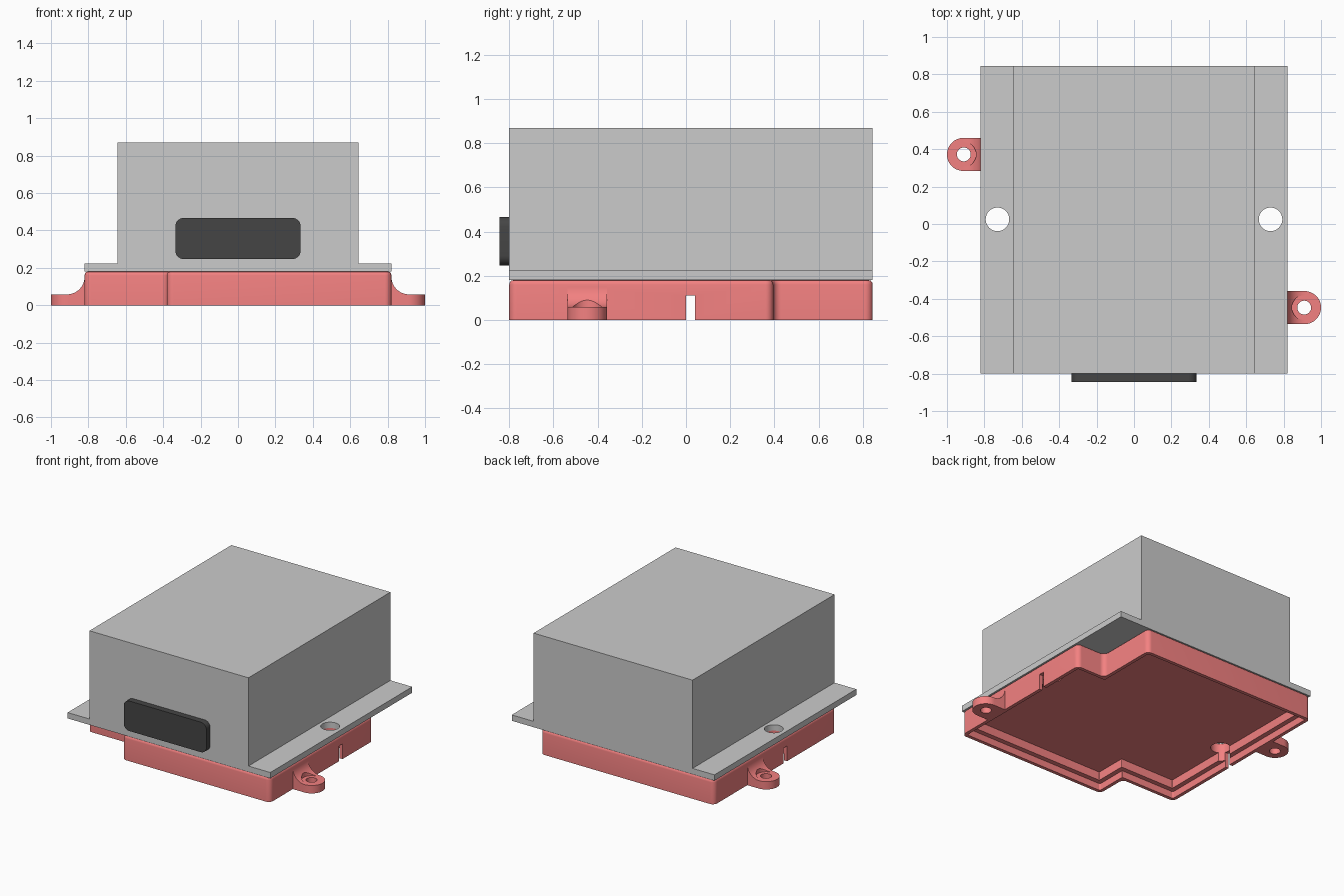
import bpy, bmesh
from math import cos, sin, pi, atan2
from mathutils import Vector

if "Cube" in bpy.data.objects:
    bpy.data.objects.remove(bpy.data.objects["Cube"])


def material(name, rgb):
    m = bpy.data.materials.new(name)
    m.diffuse_color = (*rgb, 1)
    m.use_nodes = True
    m.node_tree.nodes["Principled BSDF"].inputs["Base Color"].default_value = m.diffuse_color
    return m


RED = material("red_plastic", (0.9, 0.22, 0.22))
DARK = material("dark_plastic", (0.06, 0.06, 0.06))


def finish(name, bm, mat=None):
    bmesh.ops.recalc_face_normals(bm, faces=bm.faces)
    me = bpy.data.meshes.new(name)
    bm.to_mesh(me)
    bm.free()
    ob = bpy.data.objects.new(name, me)
    bpy.context.collection.objects.link(ob)
    if mat:
        me.materials.append(mat)
    return ob


def prism(name, pts, direction, mat=None):
    """Extrude a closed outline of 3D points."""
    bm = bmesh.new()
    f = bm.faces.new([bm.verts.new(p) for p in pts])
    r = bmesh.ops.extrude_face_region(bm, geom=[f])
    bmesh.ops.translate(bm, vec=direction,
                        verts=[v for v in r["geom"] if isinstance(v, bmesh.types.BMVert)])
    return finish(name, bm, mat)


def cylinder(x, y, z0, z1, r, n=48):
    return prism("cutter", [(x + r * cos(2 * pi * i / n), y + r * sin(2 * pi * i / n), z0)
                            for i in range(n)], (0, 0, z1 - z0))


def box(x0, x1, y0, y1, z0, z1):
    return prism("cutter", [(x0, y0, z0), (x1, y0, z0), (x1, y1, z0), (x0, y1, z0)],
                 (0, 0, z1 - z0))


def boolean(ob, tool, op="DIFFERENCE"):
    tool.hide_render = True
    m = ob.modifiers.new("bool", "BOOLEAN")
    m.operation, m.object, m.solver = op, tool, "EXACT"
    bpy.context.view_layer.objects.active = ob
    bpy.ops.object.modifier_apply(modifier=m.name)
    bpy.data.objects.remove(tool, do_unlink=True)


def smooth(ob):
    bpy.ops.object.select_all(action="DESELECT")
    ob.select_set(True)
    bpy.context.view_layer.objects.active = ob
    bpy.ops.object.shade_smooth_by_angle(angle=0.55)


def rounded(poly, radius, inset=0.0, n=8):
    """Inset a right-angled CCW outline and round its corners."""
    out = []
    for i, p in enumerate(poly):
        p = Vector(p)
        d0 = (p - Vector(poly[i - 1])).normalized()
        d1 = (Vector(poly[(i + 1) % len(poly)]) - p).normalized()
        convex = d0.x * d1.y - d0.y * d1.x > 0
        s = 1 if convex else -1
        corner = p + s * inset * (d1 - d0)
        r = max(radius - s * inset, 0.004) if inset < .02 or convex else 0.004
        centre = corner + r * (d1 - d0)
        a0 = atan2(-d1.y, -d1.x)
        for k in range(n + 1):
            a = a0 + s * (pi / 2) * k / n
            out.append((centre.x + r * cos(a), centre.y + r * sin(a)))
    return out


# Grey housing with side flanges and screw holes
hat = [(-.822, .18), (.822, .18), (.822, .223), (.645, .223),
       (.645, .87), (-.645, .87), (-.645, .223), (-.822, .223)]
housing = prism("housing", [(x, -.8, z) for x, z in hat], (0, 1.645, 0))
for x in (-.73, .73):
    boolean(housing, cylinder(x, .025, .1, .3, .063))
smooth(housing)

# Dark front connector
rect = rounded([(-.335, .247), (.335, .247), (.335, .467), (-.335, .467)], .045)
smooth(prism("connector", [(x, -.845, z) for x, z in rect], (0, .05, 0), DARK))

# Red base: shell with two notched corners, open below, stepped inside
outline = [(-.38, -.8), (.82, -.8), (.82, .395), (.59, .395),
           (.59, .845), (-.82, .845), (-.82, -.57), (-.38, -.57)]
section = [(.06, .112), (.06, .05), (.025, .05), (.025, 0), (0, 0), (0, .16),
           (.002, .17), (.009, .178), (.018, .18)]
bm = bmesh.new()
rings = [[bm.verts.new((x, y, z)) for x, y in rounded(outline, .035, inset)]
         for inset, z in section]
for a, b in zip(rings, rings[1:]):
    for i in range(len(a)):
        bm.faces.new((a[i - 1], a[i], b[i], b[i - 1]))
bm.faces.new(rings[0])
bm.faces.new(rings[-1])
base = finish("base_shell", bm, RED)
for x in (-.73, .73):
    boolean(base, cylinder(x, .025, -.1, .3, .066))
boolean(base, box(-1, 1, 0, .04, -.1, .1115))
smooth(base)


# Mounting ears with a curved web, screw hole and screw-head clearance
def ear(name, side, y):
    n = 14
    side_view = [(.81, 0), (1.0, 0), (1.0, .058)]
    side_view += [(.915 - .095 * sin(pi / 2 * k / n), .153 - .095 * cos(pi / 2 * k / n))
                  for k in range(n + 1)] + [(.81, .153)]
    ob = prism(name, [(x, -.2, z) for x, z in side_view], (0, .4, 0), RED)
    r, cx = .0885, .9115
    plan = [(.7, -r, -.1)] + [(cx + r * cos(a), r * sin(a), -.1)
                              for a in [pi * (k / 24 - .5) for k in range(25)]] + [(.7, r, -.1)]
    boolean(ob, prism("cutter", plan, (0, 0, .5)), "INTERSECT")
    boolean(ob, cylinder(.91, 0, .058, .3, .066))
    boolean(ob, cylinder(.91, 0, -.1, .3, .037))
    smooth(ob)
    ob.rotation_euler.z = 0 if side > 0 else pi
    ob.location.y = y


ear("right_mounting_ear", 1, -.447)
ear("left_mounting_ear", -1, .372)
